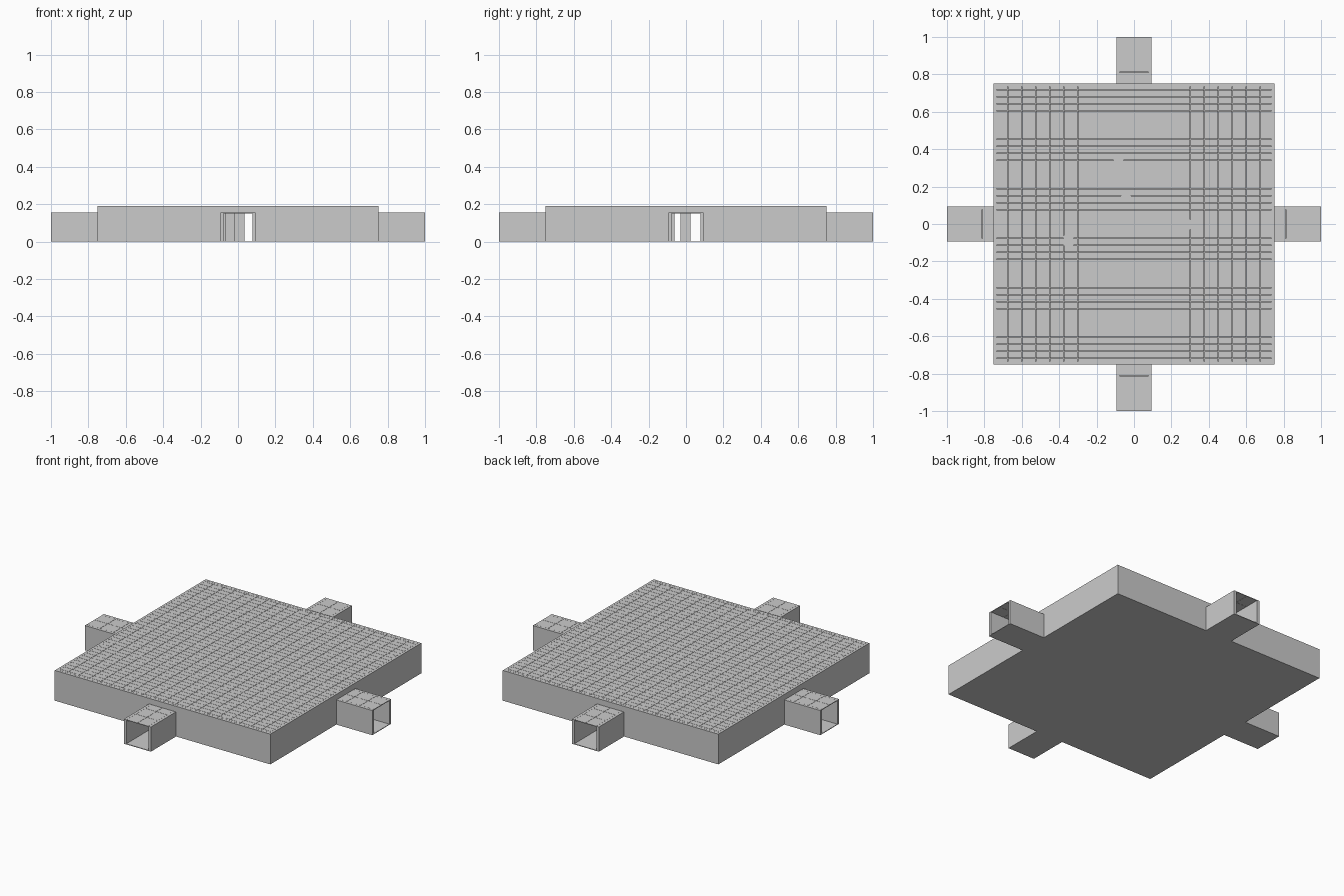
import bpy, bmesh
from math import pi
from mathutils import Matrix, Vector

if "Cube" in bpy.data.objects:
    bpy.data.objects.remove(bpy.data.objects["Cube"])

ROOM, END = 0.75, 1.0          # room half width, corridor end
WALL = 0.015                   # wall thickness
HALL, DOOR = 0.094, 0.077      # corridor outer / inner half width
ROOM_H, HALL_H = 0.19, 0.155
SHEET, GAP = 0.004, 0.0015     # slab thickness, joint between tiles


def add_box(bm, lo, hi, turn=0):
    lo, hi = Vector(lo), Vector(hi)
    m = (Matrix.Rotation(turn * pi / 2, 4, 'Z')
         @ Matrix.Translation((lo + hi) / 2)
         @ Matrix.Diagonal((*(hi - lo), 1)))
    bmesh.ops.create_cube(bm, size=1, matrix=m)


def finish(name, bm):
    mesh = bpy.data.meshes.new(name)
    bm.to_mesh(mesh)
    bm.free()
    ob = bpy.data.objects.new(name, mesh)
    bpy.context.collection.objects.link(ob)
    return ob


def cuts(lo, hi, pitch):
    # joint positions on a centred grid, clipped to the range
    n = int(2 / pitch)
    inner = [i * pitch for i in range(-n, n + 1) if lo + 0.005 < i * pitch < hi - 0.005]
    return [lo] + inner + [hi]


def add_tiles(bm, xs, ys, top, turn=0):
    g = GAP / 2
    for x0, x1 in zip(xs, xs[1:]):
        for y0, y1 in zip(ys, ys[1:]):
            add_box(bm, (x0 + g, y0 + g, top - SHEET), (x1 - g, y1 - g, top), turn)


# Floor: room slab with four corridor strips
bm = bmesh.new()
add_box(bm, (-ROOM, -ROOM, 0), (ROOM, ROOM, SHEET))
for t in range(4):
    add_box(bm, (-HALL, -END, 0), (HALL, -ROOM, SHEET), t)
finish("floor", bm)

# Room walls: each side has a doorway with a lintel above
bm = bmesh.new()
for t in range(4):
    inner = -ROOM + WALL
    add_box(bm, (-ROOM, -ROOM, 0), (-DOOR, inner, ROOM_H), t)
    add_box(bm, (DOOR, -ROOM, 0), (ROOM - WALL, inner, ROOM_H), t)
    add_box(bm, (-DOOR, -ROOM, HALL_H - SHEET), (DOOR, inner, ROOM_H), t)
finish("room_walls", bm)

# Corridor side walls
bm = bmesh.new()
for t in range(4):
    for x0, x1 in ((-HALL, -DOOR), (DOOR, HALL)):
        add_box(bm, (x0, -END, 0), (x1, -ROOM, HALL_H), t)
finish("corridor_walls", bm)

# Tiled room ceiling
edge = ROOM - WALL
bm = bmesh.new()
add_tiles(bm, cuts(-edge, edge, 0.075), cuts(-edge, edge, 0.0378), ROOM_H)
finish("room_ceiling_tiles", bm)

# Tiled corridor ceilings
bm = bmesh.new()
for t in range(4):
    add_tiles(bm, [-DOOR, 0, DOOR], [-END, -0.906, -0.812, -ROOM], HALL_H, t)
finish("corridor_ceiling_tiles", bm)

# Square pillars standing inside the room
bm = bmesh.new()
r = 0.0275
for x, y in ((0.008, -0.3), (-0.083, 0.35), (-0.043, 0.15), (0.3, -0.003), (-0.35, -0.088)):
    add_box(bm, (x - r, y - r, SHEET), (x + r, y + r, ROOM_H - SHEET))
finish("pillars", bm)
